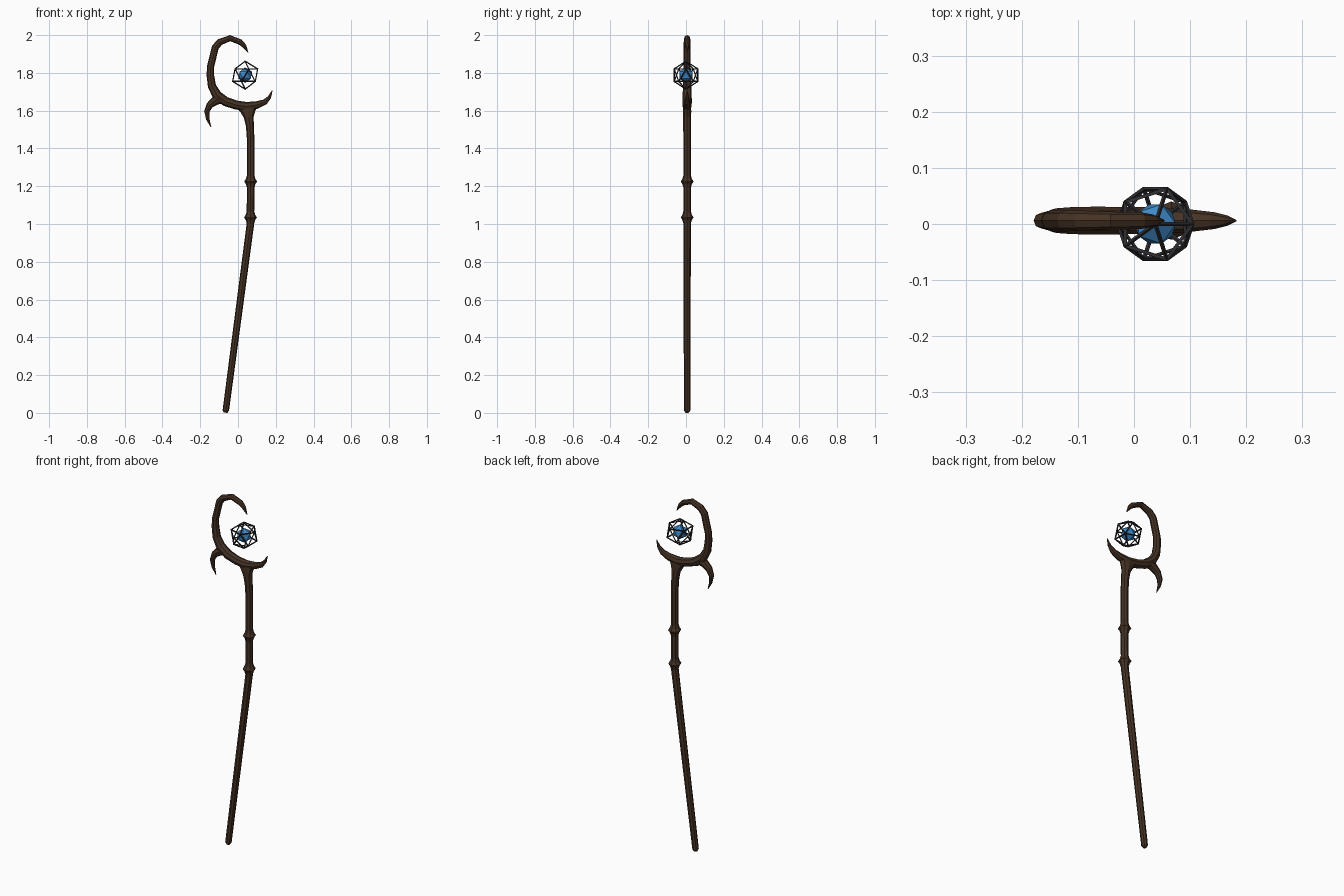
import bpy, bmesh, math
from mathutils import Vector

if "Cube" in bpy.data.objects:
    bpy.data.objects.remove(bpy.data.objects["Cube"])

SIDES = 8
Y0 = 0.006   # the wood sits slightly behind the orb centre


def material(name, rgb):
    m = bpy.data.materials.new(name)
    m.diffuse_color = (*rgb, 1)
    m.use_nodes = True
    m.node_tree.nodes["Principled BSDF"].inputs["Base Color"].default_value = m.diffuse_color
    return m


wood = material("dark_wood", (0.06, 0.032, 0.018))
crystal_blue = material("crystal_blue", (0.05, 0.25, 0.58))
dark_metal = material("dark_metal", (0.03, 0.03, 0.035))


def tube(name, pts):
    """Tapered tube along (x, z, radius[, depth radius]) points in the xz plane."""
    bm = bmesh.new()
    path = [Vector((p[0], 0, p[1])) for p in pts]
    rings = []
    for i, p in enumerate(pts):
        a = path[i] - path[i - 1] if i > 0 else path[1] - path[0]
        b = path[i + 1] - path[i] if i < len(pts) - 1 else a
        t = (a.normalized() + b.normalized()).normalized()
        n = Vector((t.z, 0, -t.x))
        r, ry = p[2], p[3] if len(p) > 3 else p[2]
        ring = []
        for k in range(SIDES):
            ang = 2 * math.pi * k / SIDES
            co = path[i] + n * (r * math.cos(ang)) + Vector((0, Y0 + ry * math.sin(ang), 0))
            ring.append(bm.verts.new(co))
        rings.append(ring)
    for lo, hi in zip(rings, rings[1:]):
        for k in range(SIDES):
            j = (k + 1) % SIDES
            bm.faces.new((lo[k], lo[j], hi[j], hi[k]))
    bm.faces.new(rings[0])
    bm.faces.new(rings[-1])
    bmesh.ops.recalc_face_normals(bm, faces=bm.faces)
    me = bpy.data.meshes.new(name)
    bm.to_mesh(me)
    bm.free()
    ob = bpy.data.objects.new(name, me)
    bpy.context.collection.objects.link(ob)
    me.materials.append(wood)
    return ob


def knot(x, z):
    """Ring-shaped swelling on the shaft."""
    return [(x, z - 0.032, 0.020), (x, z - 0.014, 0.025), (x, z, 0.034),
            (x, z + 0.014, 0.025), (x, z + 0.032, 0.020)]


# shaft with a rounded foot, two knots and a flared top
tube("shaft",
     [(-0.066, 0.001, 0.009), (-0.0645, 0.013, 0.017)]
     + knot(0.066, 1.035) + knot(0.067, 1.225)
     + [(0.067, 1.45, 0.020), (0.063, 1.52, 0.021), (0.057, 1.565, 0.026, 0.021),
        (0.053, 1.597, 0.040, 0.022), (0.050, 1.622, 0.058, 0.020)])

# hooked head: right prong, cradle and crook in one sweep
tube("hooked_head",
     [(0.181, 1.706, 0.002), (0.167, 1.672, 0.009), (0.143, 1.646, 0.015),
      (0.100, 1.630, 0.020), (0.045, 1.622, 0.024), (-0.010, 1.630, 0.024),
      (-0.065, 1.648, 0.025), (-0.112, 1.682, 0.026, 0.024), (-0.138, 1.730, 0.022),
      (-0.146, 1.785, 0.020), (-0.146, 1.830, 0.019), (-0.120, 1.936, 0.019),
      (-0.096, 1.963, 0.018), (-0.042, 1.984, 0.016), (0.012, 1.963, 0.015),
      (0.034, 1.942, 0.011), (0.053, 1.908, 0.002)])

# downward thorn on the left
tube("side_thorn",
     [(-0.085, 1.665, 0.026, 0.022), (-0.122, 1.652, 0.024, 0.021),
      (-0.150, 1.629, 0.018), (-0.165, 1.595, 0.014),
      (-0.160, 1.555, 0.009), (-0.143, 1.513, 0.002)])


def icosahedron(name, radius, mat):
    bpy.ops.mesh.primitive_ico_sphere_add(subdivisions=1, radius=radius,
                                          location=(0.038, 0, 1.788))
    ob = bpy.context.object
    ob.name = name
    ob.data.materials.append(mat)
    return ob


# floating crystal inside an open wire cage
icosahedron("crystal", 0.041, crystal_blue)
cage = icosahedron("wire_cage", 0.074, dark_metal)
wire = cage.modifiers.new("wire", 'WIREFRAME')
wire.thickness = 0.008
wire.offset = 0
